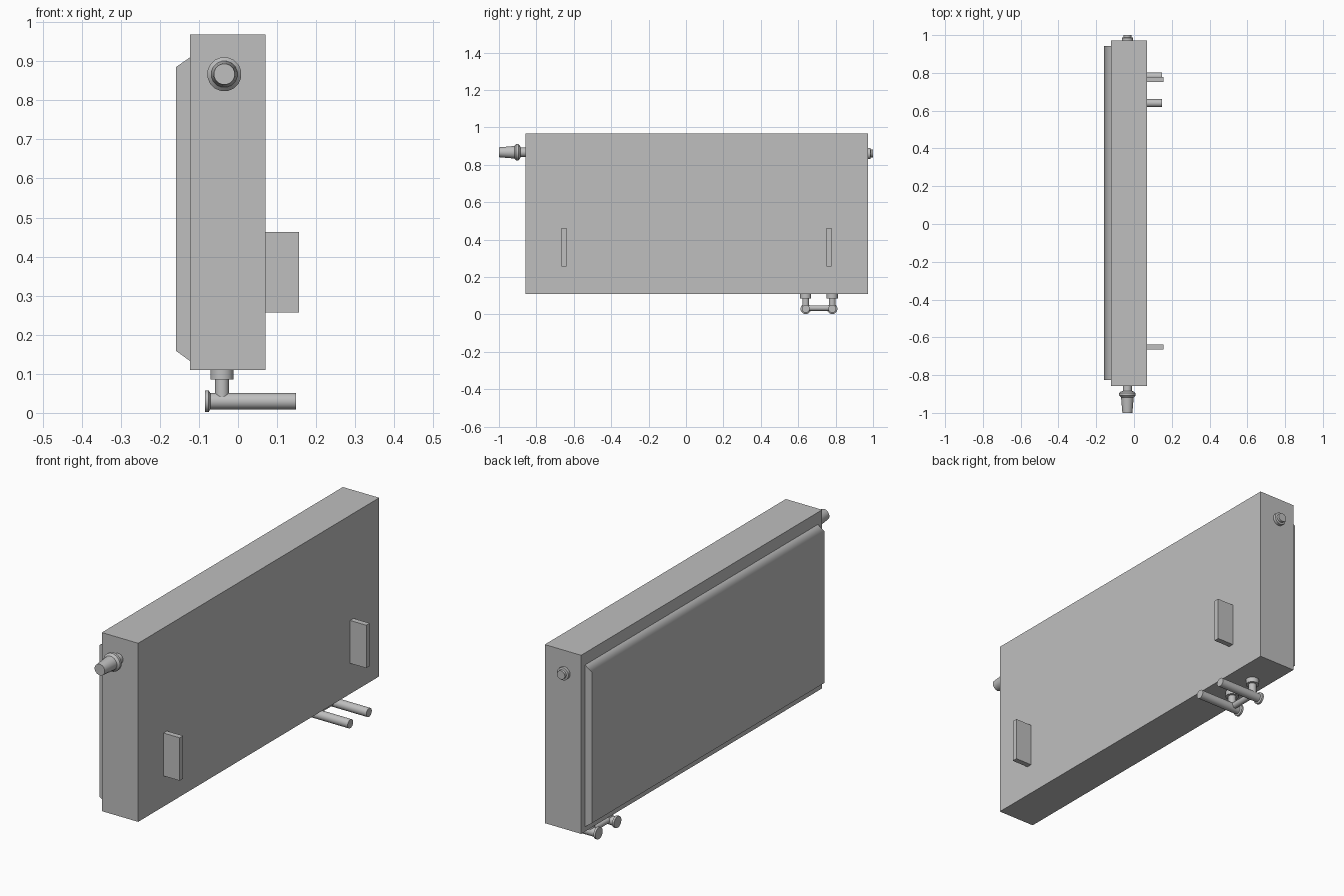
import bpy, bmesh, math
from mathutils import Vector

old = bpy.data.objects.get("Cube")
if old:
    bpy.data.objects.remove(old, do_unlink=True)

GREY = (0.52, 0.52, 0.52, 1)
grey = bpy.data.materials.new("radiator grey")
grey.use_nodes = True
grey.diffuse_color = GREY
grey.node_tree.nodes["Principled BSDF"].inputs["Base Color"].default_value = GREY


def finish(name, bm, smooth=None):
    """Turn a bmesh into a named, coloured object."""
    bmesh.ops.recalc_face_normals(bm, faces=bm.faces)
    mesh = bpy.data.meshes.new(name)
    bm.to_mesh(mesh)
    bm.free()
    mesh.materials.append(grey)
    obj = bpy.data.objects.new(name, mesh)
    bpy.context.collection.objects.link(obj)
    if smooth:
        bpy.ops.object.select_all(action='DESELECT')
        obj.select_set(True)
        bpy.context.view_layer.objects.active = obj
        bpy.ops.object.shade_smooth_by_angle(angle=math.radians(smooth))
    return obj


def prism(name, outline, y0, y1, smooth=None):
    """Extrude an x-z outline along y."""
    bm = bmesh.new()
    face = bm.faces.new([bm.verts.new((x, y0, z)) for x, z in outline])
    ext = bmesh.ops.extrude_face_region(bm, geom=[face])
    verts = [g for g in ext["geom"] if isinstance(g, bmesh.types.BMVert)]
    bmesh.ops.translate(bm, verts=verts, vec=(0, y1 - y0, 0))
    return finish(name, bm, smooth)


def block(name, x0, x1, y0, y1, z0, z1):
    return prism(name, [(x0, z0), (x1, z0), (x1, z1), (x0, z1)], y0, y1)


def lathe(name, origin, axis, profile, sides=20):
    """Turn (distance, radius) points around an axis, with closed ends."""
    bm = bmesh.new()
    rot = Vector((0, 0, 1)).rotation_difference(Vector(axis))
    rings = []
    for d, r in profile:
        ring = []
        for i in range(sides):
            a = math.tau * (i + 0.5) / sides
            p = rot @ Vector((r * math.cos(a), r * math.sin(a), d))
            ring.append(bm.verts.new(p + Vector(origin)))
        rings.append(ring)
    for a, b in zip(rings, rings[1:]):
        for i in range(sides):
            j = (i + 1) % sides
            bm.faces.new((a[i], a[j], b[j], b[i]))
    bm.faces.new(rings[0])
    bm.faces.new(rings[-1])
    return finish(name, bm, 35)


# Radiator casing and raised panel with sloped top and bottom
block("casing", -0.123, 0.07, -0.858, 0.972, 0.11, 0.968)
panel = prism("raised_panel", [(-0.123, 0.133), (-0.123, 0.91),
                               (-0.159, 0.885), (-0.159, 0.159)],
              -0.826, 0.942, smooth=65)
panel.modifiers.new("Weighted normals", 'WEIGHTED_NORMAL').keep_sharp = True

# Wall brackets
for name, y in (("front_bracket", -0.652), ("rear_bracket", 0.764)):
    block(name, 0.07, 0.156, y - 0.013, y + 0.013, 0.257, 0.463)

# Thermostat valve and blanking plug
lathe("thermostat_valve", (-0.035, -0.858, 0.867), (0, -1, 0),
      [(0, 0.025), (0.026, 0.025), (0.03, 0.036), (0.038, 0.044),
       (0.05, 0.044), (0.06, 0.034), (0.142, 0.027)], sides=16)
lathe("blanking_plug", (-0.035, 0.972, 0.86), (0, 1, 0),
      [(0, 0.03), (0.014, 0.03), (0.016, 0.021), (0.028, 0.021)])

# Supply and return pipes with capped ends and collars
for name, y in (("supply", 0.64), ("return", 0.782)):
    lathe(name + "_collar", (-0.041, y, 0.086), (0, 0, 1),
          [(0, 0.03), (0.024, 0.03)])
    lathe(name + "_riser", (-0.041, y, 0.03), (0, 0, 1),
          [(0, 0.018), (0.06, 0.018)])
    lathe(name + "_pipe", (-0.085, y, 0.03), (1, 0, 0),
          [(0, 0.028), (0.01, 0.028), (0.014, 0.021), (0.234, 0.021)])

# Bridge between the two pipes
lathe("pipe_bridge", (-0.041, 0.64, 0.034), (0, 1, 0),
      [(0, 0.015), (0.142, 0.015)])
